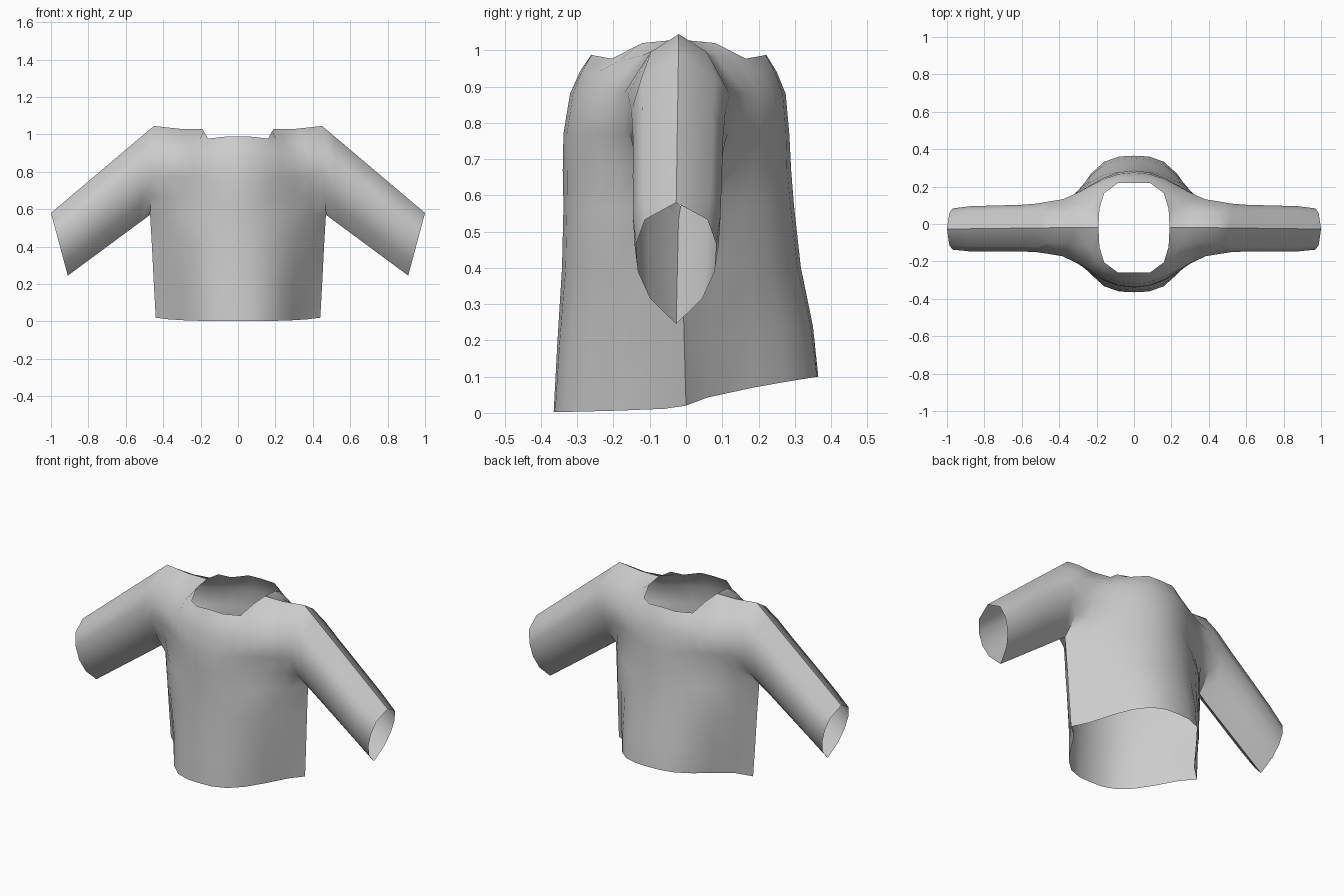
import bpy, bmesh, math

cube = bpy.data.objects.get("Cube")
if cube:
    bpy.data.objects.remove(cube, do_unlink=True)

grey = bpy.data.materials.new("grey_cloth")
grey.use_nodes = True
grey.diffuse_color = (0.6, 0.6, 0.6, 1)
grey.node_tree.nodes["Principled BSDF"].inputs["Base Color"].default_value = (0.6, 0.6, 0.6, 1)

COLUMNS = [0, 0.18, 0.36, 0.52, 0.66, 0.84, 1]
# Below the armpit: height, side x, seam y, front depth, back depth, pinch at the sides
BODY = [(0.02, 0.44, 0.00, 0.365, 0.365, 0.9), (0.2, 0.45, -0.005, 0.355, 0.35, 0.6),
        (0.4, 0.46, -0.01, 0.342, 0.317, 0), (0.57, 0.47, -0.015, 0.338, 0.298, 0)]
# Chest, beside the armhole: height, side x, front depth, back depth
CHEST = [(0.67, 0.465, 0.34, 0.29), (0.77, 0.46, 0.338, 0.285), (0.88, 0.455, 0.32, 0.275)]
# Neckline and shoulder seam: x, share of neck depth, z
TOP = [(0, 1, 0.99), (0.085, 1, 0.987), (0.16, 0.77, 0.977), (0.185, 0.42, 1.02),
       (0.19, 0, 1.03), (0.31, 0, 1.03), (0.45, 0, 1.045)]
# Sleeve section from armpit up to shoulder: position, depth
SECTION = [(1, 0), (0.79, 0.075), (0.57, 0.11), (0.34, 0.115), (0.14, 0.09), (0, 0)]
# Sleeve stations: distance along arm, fullness
STATIONS = [(0, 1.22), (0.12, 1.13), (0.3, 1.08), (0.55, 1.07), (0.82, 1.05), (1, 0.96)]


def mix(a, b, t):
    return a + (b - a) * t


def bell(u, power):
    return (1 + math.cos(math.pi * u ** power)) / 2


def sleeve_point(along, full, pos, depth, side):
    top = (mix(0.45, 1.0, along), mix(1.045, 0.58, along))
    low = (mix(0.47, 0.91, along), mix(0.57, 0.245, along))
    y = mix(-0.02, -0.027, along) + side * depth * full
    return (mix(top[0], low[0], pos), y, mix(top[1], low[1], pos))


def torso_rows(side):
    rows = []
    for i, (z, half, seam, front, back, pinch) in enumerate(BODY):
        centre = -front if side < 0 else back
        row = []
        for u in COLUMNS:
            swell = mix(1 - u ** 2.05, bell(u, 1.65), pinch)
            # The back hem rises, the front hem dips
            lift = 0.08 * swell ** 0.7 if side > 0 else -0.018 * swell ** 0.4
            row.append((half * u, mix(seam, centre, swell), z + lift * max(0, 1 - i * 0.5)))
        rows.append(row)
    # Chest flows into the sleeve in a soft bell curve
    for (z, half, front, back), (_, depth) in zip(CHEST, SECTION[1:]):
        centre = -front if side < 0 else back
        edge = -0.02 + side * depth * STATIONS[0][1]
        rows.append([(half * u, mix(edge, centre, bell(u, 1.12)), z) for u in COLUMNS])
    top = [(x, -0.02 + side * 0.24 * k, z) for x, k, z in TOP]
    # Rounded row between chest and shoulder
    bend = [(mix(p[0], q[0], 0.6), mix(p[1], q[1], 0.45), mix(p[2], q[2], 0.7 - 0.15 * k))
            for p, q, (_, k, _) in zip(rows[-1], top, TOP)]
    return rows + [bend, top]


def add_grid(bm, rows, flip):
    verts = [[bm.verts.new(p) for p in row] for row in rows]
    for a, b in zip(verts, verts[1:]):
        for j in range(len(a) - 1):
            quad = (a[j], a[j + 1], b[j + 1], b[j])
            bm.faces.new(quad[::-1] if flip else quad)
    return [v for row in verts for v in row]


# Half garment: front and back panels, each with its half sleeve;
# the panels meet at crisp side and shoulder seams
bm = bmesh.new()
for side in (-1, 1):
    torso = torso_rows(side)
    arm = [[row[-1] for row in torso[len(BODY) - 1:]]]
    for along, full in STATIONS[1:]:
        arm.append([sleeve_point(along, full, pos, depth, side) for pos, depth in SECTION])
    panel = add_grid(bm, torso, side > 0) + add_grid(bm, arm, side < 0)
    bmesh.ops.remove_doubles(bm, verts=panel, dist=0.001)

mesh = bpy.data.meshes.new("sweater")
bm.to_mesh(mesh)
bm.free()
mesh.materials.append(grey)
sweater = bpy.data.objects.new("sweater", mesh)
bpy.context.collection.objects.link(sweater)

bpy.context.view_layer.objects.active = sweater
sweater.select_set(True)
bpy.ops.object.shade_smooth_by_angle(angle=math.radians(55))
mirror = sweater.modifiers.new("mirror", 'MIRROR')
mirror.use_clip = True
mirror.merge_threshold = 0.0005
